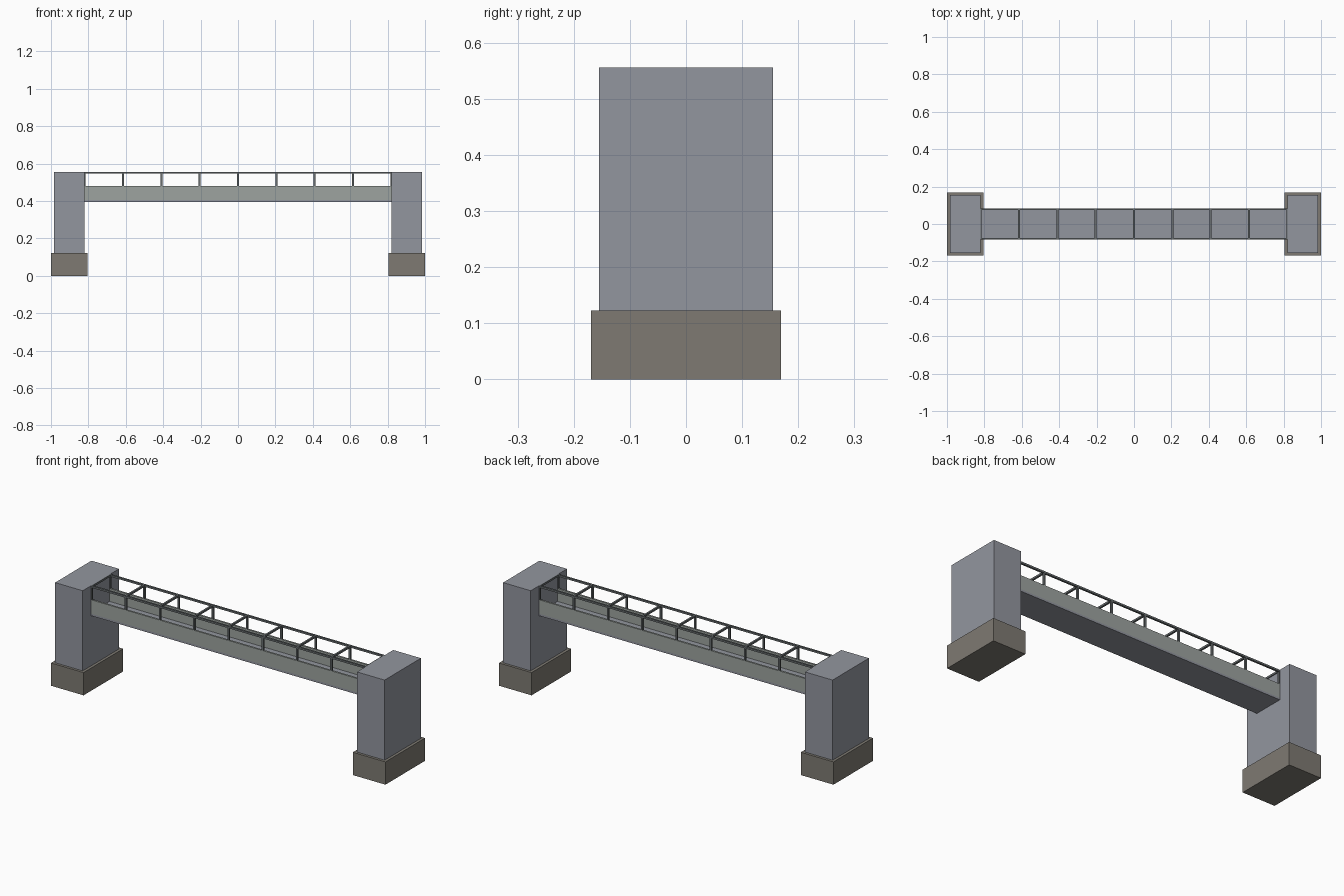
import bpy

if "Cube" in bpy.data.objects:
    bpy.data.objects.remove(bpy.data.objects["Cube"])


def material(name, rgb):
    m = bpy.data.materials.new(name)
    m.diffuse_color = (*rgb, 1)
    m.use_nodes = True
    m.node_tree.nodes["Principled BSDF"].inputs["Base Color"].default_value = m.diffuse_color
    return m


concrete = material("concrete", (0.29, 0.305, 0.345))
stone = material("stone", (0.21, 0.195, 0.17))
girder_paint = material("girder_paint", (0.34, 0.37, 0.35))
rail_paint = material("rail_paint", (0.14, 0.155, 0.16))


def box(name, x, y, z, mat):
    """Box spanning the given (min, max) ranges."""
    size = [b - a for a, b in (x, y, z)]
    mid = [(a + b) / 2 for a, b in (x, y, z)]
    bpy.ops.mesh.primitive_cube_add(size=1, location=mid)
    ob = bpy.context.object
    ob.name = name
    ob.scale = size
    bpy.ops.object.transform_apply(location=False, rotation=False, scale=True)
    ob.data.materials.append(mat)
    return ob


def span(centre, half):
    return (centre - half, centre + half)


HALF_SPAN = 0.82
BAR = 0.005
PANELS = 8

# Towers on wider footings
for side, s in (("left", -1), ("right", 1)):
    box(f"{side}_footing", span(s * 0.9025, 0.0975), (-0.169, 0.169), (0, 0.123), stone)
    box(f"{side}_tower", span(s * 0.9025, 0.0825), (-0.155, 0.155), (0.123, 0.556), concrete)

# Trough deck: floor slab
deck = (-HALF_SPAN, HALF_SPAN)
box("deck_floor", deck, (-0.076, 0.076), (0.394, 0.411), concrete)

# Side girders, bottom flanges and handrails
for side, s in (("front", -1), ("back", 1)):
    box(f"{side}_girder", deck, span(s * 0.079, 0.005), (0.405, 0.48), girder_paint)
    box(f"{side}_flange", deck, span(s * 0.079, 0.005), (0.394, 0.405), concrete)
    box(f"{side}_handrail", deck, span(s * 0.079, BAR), (0.546, 0.556), rail_paint)

# Rail posts and overhead cross bars at every panel
for i in range(PANELS + 1):
    x = -HALF_SPAN + 2 * HALF_SPAN * i / PANELS
    for side, s in (("front", -1), ("back", 1)):
        box(f"{side}_post_{i}", span(x, BAR), span(s * 0.079, BAR), (0.48, 0.546), rail_paint)
    box(f"cross_bar_{i}", span(x, BAR), (-0.074, 0.074), (0.546, 0.556), rail_paint)
